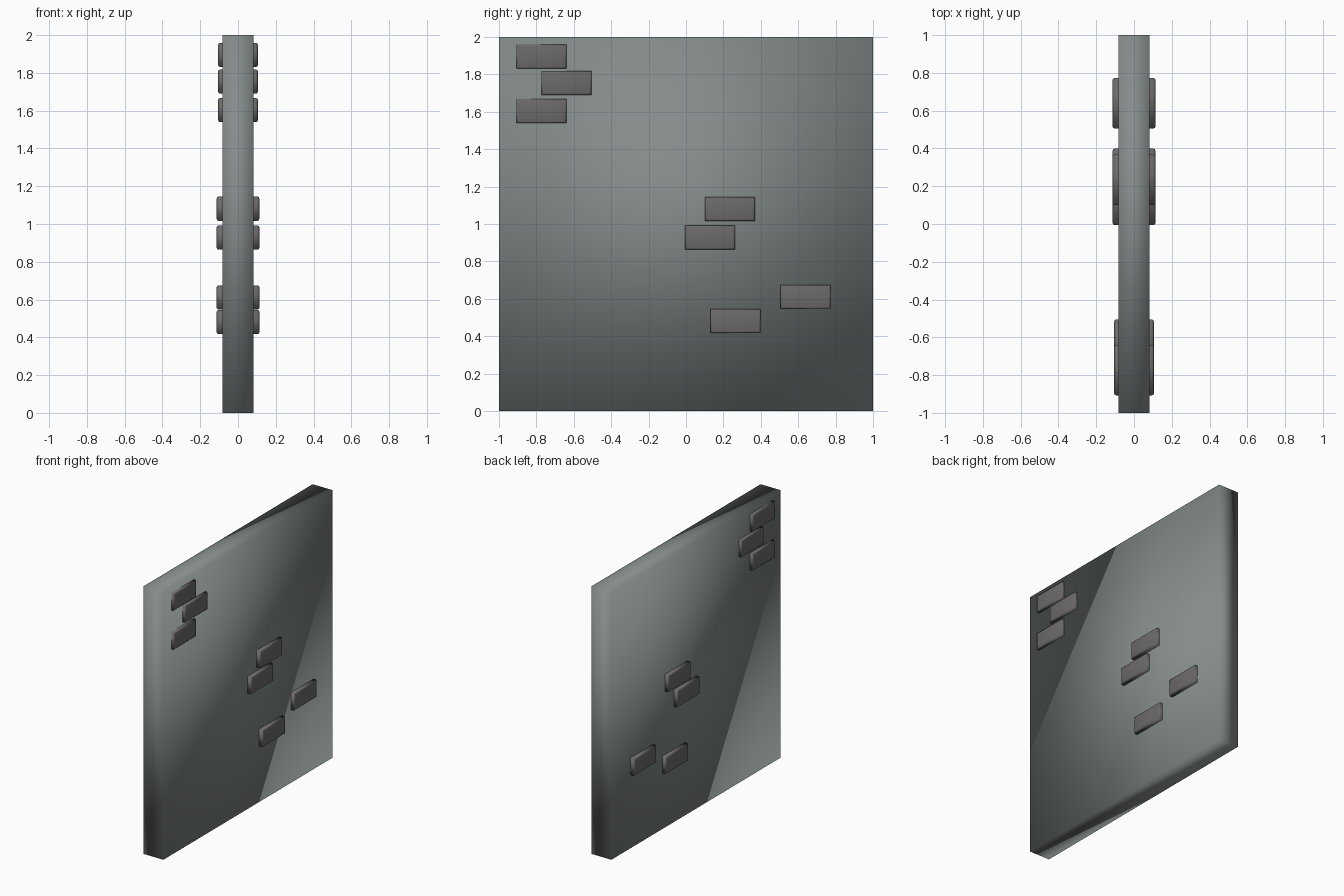
import bpy, bmesh
from mathutils import Vector

if "Cube" in bpy.data.objects:
    bpy.data.objects.remove(bpy.data.objects["Cube"])


def make_material(name, color):
    mat = bpy.data.materials.new(name)
    mat.diffuse_color = (*color, 1)
    mat.use_nodes = True
    mat.node_tree.nodes["Principled BSDF"].inputs["Base Color"].default_value = mat.diffuse_color
    return mat


def make_box(name, lo, hi, mat, rim=0.0):
    """Box between two corners; rim rounds the edges of the two x-facing ends."""
    lo, hi = Vector(lo), Vector(hi)
    bm = bmesh.new()
    bmesh.ops.create_cube(bm, size=1)
    for v in bm.verts:
        v.co = Vector([(lo[i] + hi[i]) / 2 + v.co[i] * (hi[i] - lo[i]) for i in range(3)])
    if rim:
        edges = [e for e in bm.edges if abs(e.verts[0].co.x - e.verts[1].co.x) < 1e-5]
        bmesh.ops.bevel(bm, geom=edges, offset=rim, segments=2, profile=0.5, affect='EDGES')
    for f in bm.faces:
        f.smooth = True
    mesh = bpy.data.meshes.new(name)
    bm.to_mesh(mesh)
    bm.free()
    mesh.materials.append(mat)
    obj = bpy.data.objects.new(name, mesh)
    bpy.context.collection.objects.link(obj)
    return obj


wall_grey = make_material("wall_grey", (0.235, 0.26, 0.26))
brick_grey = make_material("brick_grey", (0.15, 0.143, 0.143))

# Wall slab, smooth shaded
make_box("wall_slab", (-0.083, -1, 0), (0.083, 1, 2), wall_grey)

# Bricks pass right through the wall: (y min, z min, half depth)
BRICK_LENGTH, BRICK_HEIGHT = 0.267, 0.128
bricks = [
    (-0.907, 1.831, 0.105),
    (-0.773, 1.690, 0.105),
    (-0.907, 1.539, 0.105),
    (0.101, 1.017, 0.113),
    (-0.005, 0.864, 0.113),
    (0.506, 0.547, 0.113),
    (0.132, 0.417, 0.113),
]
for i, (y, z, d) in enumerate(bricks, 1):
    make_box(f"brick_{i}", (-d, y, z), (d, y + BRICK_LENGTH, z + BRICK_HEIGHT),
             brick_grey, rim=0.01)
